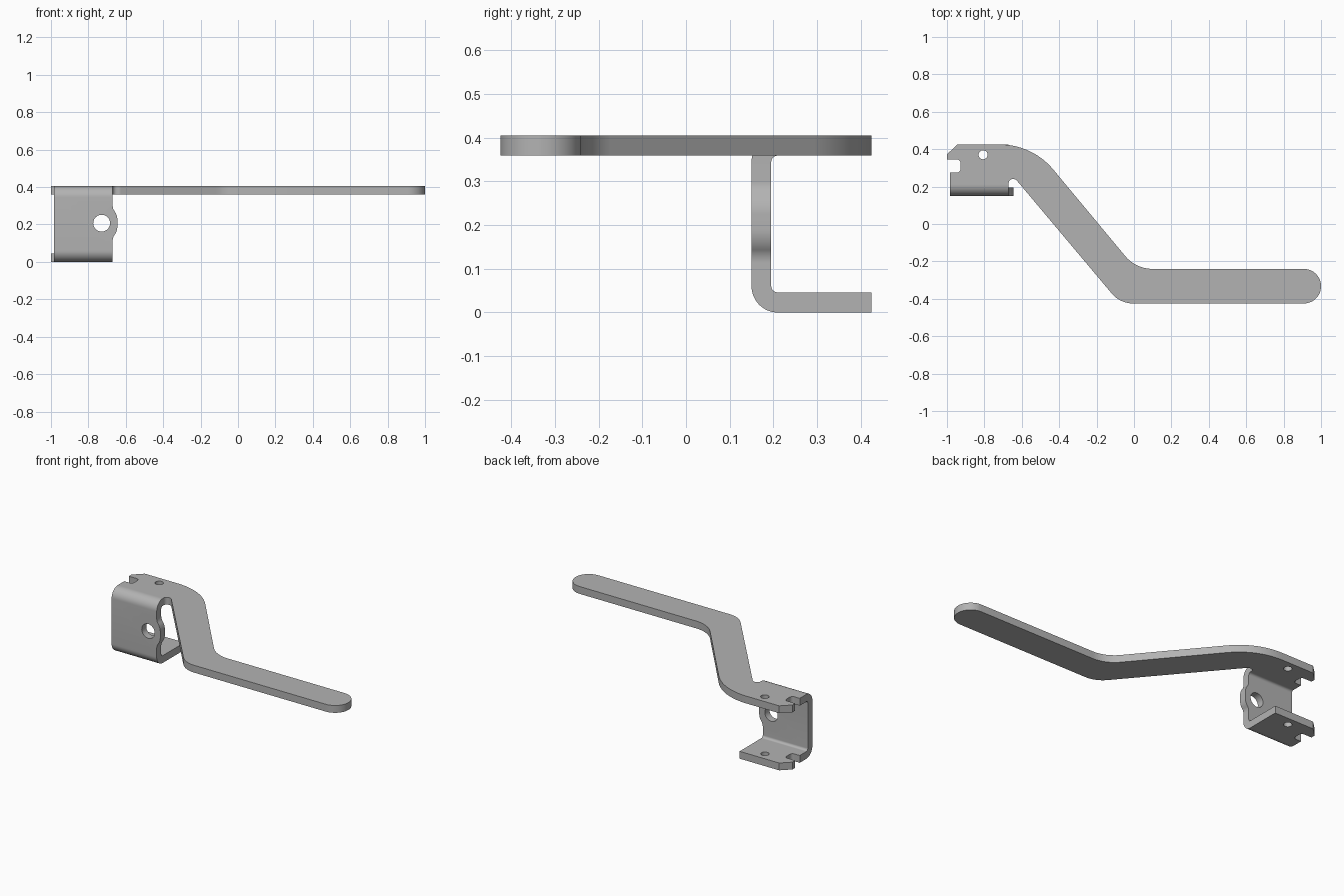
import bpy, bmesh, math
from mathutils import Vector

if "Cube" in bpy.data.objects:
    bpy.data.objects.remove(bpy.data.objects["Cube"])

steel = bpy.data.materials.new("grey_steel")
steel.use_nodes = True
steel.diffuse_color = (0.45, 0.45, 0.45, 1)
steel.node_tree.nodes["Principled BSDF"].inputs["Base Color"].default_value = (0.45, 0.45, 0.45, 1)


def rounded(corners, steps=12):
    """Outline from (u, v[, radius]) corners, with an arc at each radius."""
    pts = []
    for i, c in enumerate(corners):
        p = Vector(c[:2])
        if len(c) < 3:
            pts.append(p)
            continue
        a = (Vector(corners[i - 1][:2]) - p).normalized()
        b = (Vector(corners[(i + 1) % len(corners)][:2]) - p).normalized()
        half = a.angle(b) / 2
        centre = p + (a + b).normalized() * (c[2] / math.sin(half))
        start = p + a * (c[2] / math.tan(half)) - centre
        end = p + b * (c[2] / math.tan(half)) - centre
        sweep = start.angle(end)
        for k in range(steps + 1):
            t = k / steps
            pts.append(centre + (start * math.sin((1 - t) * sweep)
                                 + end * math.sin(t * sweep)) / math.sin(sweep))
    return pts


def circle(u, v, r, n=32):
    return [Vector((u + r * math.cos(math.tau * k / n), v + r * math.sin(math.tau * k / n)))
            for k in range(n)]


# Where outline (u, v) and extrusion depth w land in space
PLACE = {"x": lambda u, v, w: (w, u, v),
         "y": lambda u, v, w: (u, w, v),
         "z": lambda u, v, w: (u, v, w)}


def prism(name, outline, axis, lo, hi):
    bm = bmesh.new()
    put = PLACE[axis]
    base = bm.faces.new([bm.verts.new(put(p.x, p.y, lo)) for p in outline])
    out = bmesh.ops.extrude_face_region(bm, geom=[base], use_keep_orig=True)
    move = Vector(put(0, 0, hi - lo))
    bmesh.ops.translate(bm, vec=move, verts=[g for g in out["geom"] if isinstance(g, bmesh.types.BMVert)])
    bmesh.ops.recalc_face_normals(bm, faces=bm.faces)
    mesh = bpy.data.meshes.new(name)
    bm.to_mesh(mesh)
    bm.free()
    mesh.materials.append(steel)
    obj = bpy.data.objects.new(name, mesh)
    bpy.context.collection.objects.link(obj)
    return obj


def combine(obj, other, operation):
    mod = obj.modifiers.new("combine", "BOOLEAN")
    mod.operation, mod.solver, mod.object = operation, "EXACT", other
    bpy.context.view_layer.objects.active = obj
    bpy.ops.object.modifier_apply(modifier=mod.name)
    bpy.data.objects.remove(other)


LEFT, RIGHT, BACK, JOIN = -0.983, -0.67, 0.425, 0.215
TOP, THICK = 0.405, 0.046

# Bent web with short flange stubs, trimmed to the lobed side edge
lever = prism("lever", rounded([
    (0.15, 0, 0.06), (0.15, TOP, 0.06), (0.23, TOP), (0.23, TOP - THICK),
    (0.195, TOP - THICK, 0.015), (0.195, THICK, 0.015), (0.23, THICK), (0.23, 0)]),
    "x", LEFT, -0.6)
combine(lever, prism("web_trim", rounded([
    (-1.1, -0.1), (RIGHT, -0.1), (RIGHT, 0.13, 0.05), (-0.645, 0.165, 0.08),
    (-0.645, 0.25, 0.08), (RIGHT, 0.285, 0.05), (RIGHT, 0.5), (-1.1, 0.5)]),
    "y", 0, 0.5), "INTERSECT")

# Notched and chamfered edge shared by both flanges
notched_edge = [(LEFT, JOIN), (LEFT, 0.275), (-0.927, 0.275, 0.02), (-0.927, 0.345, 0.02),
                (-1, 0.345), (-1, 0.372), (-0.945, BACK)]

# Lower flange
combine(lever, prism("lower_flange", rounded(notched_edge + [(RIGHT, BACK), (RIGHT, JOIN)]),
                     "z", 0, THICK), "UNION")

# Upper flange running on into the cranked handle
handle = [(-0.543, BACK, 0.37), (0.01, -0.24, 0.19), (1, -0.24, 0.092), (1, -0.425, 0.092),
          (-0.074, -0.425, 0.15), (-0.633, 0.24, 0.025), (RIGHT, 0.24, 0.022), (RIGHT, JOIN)]
combine(lever, prism("upper_flange", rounded(notched_edge + handle),
                     "z", TOP - THICK, TOP), "UNION")

# Pin hole through both flanges, pivot hole through the web
combine(lever, prism("pin_hole", circle(-0.807, 0.37, 0.024), "z", -0.1, 0.6), "DIFFERENCE")
combine(lever, prism("pivot_hole", circle(-0.729, 0.207, 0.045), "y", 0, 0.3), "DIFFERENCE")

# Smooth bends, crisp edges
bpy.ops.object.select_all(action="DESELECT")
lever.select_set(True)
bpy.context.view_layer.objects.active = lever
bpy.ops.object.shade_smooth_by_angle(angle=math.radians(30))
